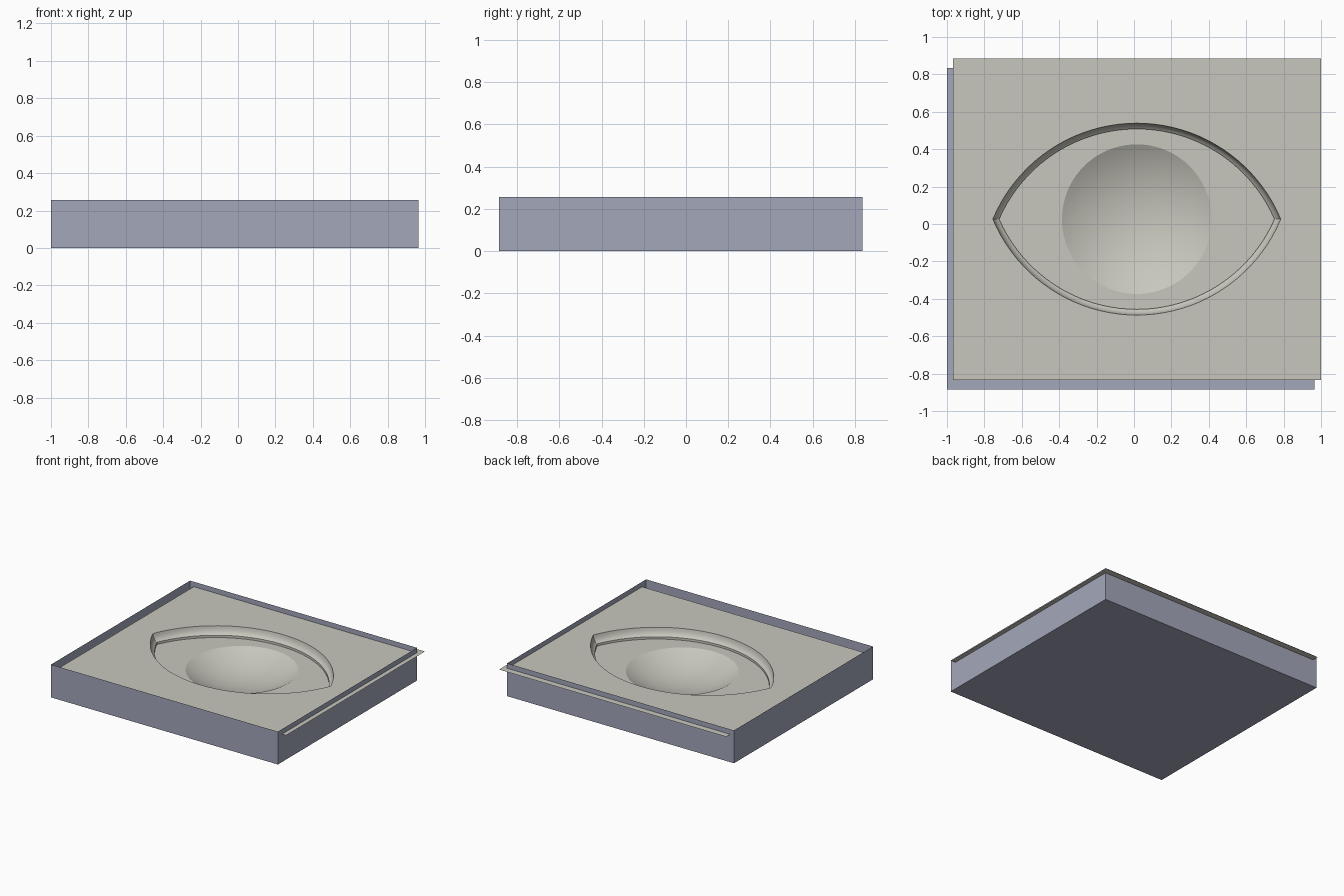
import bpy, bmesh
from math import sin, cos, acos, pi, radians

cube = bpy.data.objects.get("Cube")
if cube:
    bpy.data.objects.remove(cube, do_unlink=True)

PLATE_Z, FLOOR_Z = 0.218, 0.14        # heights of the cover plate and the recess floor
CX, CY = 0.015, 0.026                 # centre of the almond recess
ARC_R, ARC_DROP = 0.834, 0.321        # radius and centre offset of its two arcs
BOWL_R, BOWL_DEPTH = 0.4, 0.108
SEGS = 40


def material(name, rgb):
    mat = bpy.data.materials.new(name)
    mat.use_nodes = True
    colour = (*rgb, 1)
    mat.diffuse_color = colour
    mat.node_tree.nodes["Principled BSDF"].inputs["Base Color"].default_value = colour
    return mat


warm_grey = material("warm grey", (0.578, 0.571, 0.509))
blue_grey = material("blue grey", (0.366, 0.386, 0.491))


def finish(name, bm, mat, smooth=False):
    mesh = bpy.data.meshes.new(name)
    bm.to_mesh(mesh)
    bm.free()
    mesh.materials.append(mat)
    obj = bpy.data.objects.new(name, mesh)
    bpy.context.collection.objects.link(obj)
    if smooth:
        bpy.ops.object.select_all(action='DESELECT')
        bpy.context.view_layer.objects.active = obj
        obj.select_set(True)
        bpy.ops.object.shade_smooth_by_angle(angle=radians(25))
    return obj


def almond(inset, z):
    """Closed loop of two mirrored arcs, inset from the outer outline."""
    r = ARC_R - inset
    half = acos(ARC_DROP / r)
    loop = []
    for side in (1, -1):
        for i in range(SEGS):
            t = side * half * (2 * i / SEGS - 1)
            loop.append((CX + r * sin(t), CY + side * (r * cos(t) - ARC_DROP), z))
    return loop


def circle(r, z):
    n = 2 * SEGS
    return [(CX - r * cos(2 * pi * i / n), CY + r * sin(2 * pi * i / n), z) for i in range(n)]


def rectangle(x0, x1, y0, y1, z):
    return [(x0, y0, z), (x1, y0, z), (x1, y1, z), (x0, y1, z)]


def flat_with_hole(name, outline, hole, mat):
    bm = bmesh.new()
    edges = []
    for loop in (outline, hole):
        verts = [bm.verts.new(p) for p in loop]
        edges += [bm.edges.new((v, verts[i - 1])) for i, v in enumerate(verts)]
    bmesh.ops.triangle_fill(bm, edges=edges, use_beauty=True, normal=(0, 0, 1))
    bm.normal_update()
    bmesh.ops.reverse_faces(bm, faces=[f for f in bm.faces if f.normal.z < 0])
    return finish(name, bm, mat)


def loft(name, loops, mat, cap=False, smooth=True):
    bm = bmesh.new()
    rings = [[bm.verts.new(p) for p in loop] for loop in loops]
    for a, b in zip(rings, rings[1:]):
        for i in range(len(a)):
            bm.faces.new((a[i - 1], a[i], b[i], b[i - 1]))
    if cap:
        bm.faces.new(rings[-1])
    bm.normal_update()
    return finish(name, bm, mat, smooth)


# Open tray: four thin walls and a bottom
tray = (-1.0, 0.965, -0.885, 0.835)
bm = bmesh.new()
top = [bm.verts.new(p) for p in rectangle(*tray, 0.257)]
low = [bm.verts.new(p) for p in rectangle(*tray, 0)]
for i in range(4):
    bm.faces.new((low[i - 1], low[i], top[i], top[i - 1]))
bm.faces.new(low[::-1])
finish("tray", bm, blue_grey)

# Thin cover plate, shifted sideways so that it passes through two tray walls
flat_with_hole("cover_plate", rectangle(-0.968, 1.0, -0.835, 0.885, PLATE_Z),
               almond(0, PLATE_Z), warm_grey)

# Coved wall of the recess, ending in a small step
cove = [(0, 0), (0.003, 0.018), (0.009, 0.036), (0.019, 0.051), (0.031, 0.06)]
wall = [almond(inset, PLATE_Z - drop) for inset, drop in cove]
wall.append(almond(0.031, FLOOR_Z))
loft("recess_wall", wall, warm_grey)

# Flat recess floor around the bowl
flat_with_hole("recess_floor", almond(0.031, FLOOR_Z), circle(BOWL_R, FLOOR_Z), warm_grey)

# Shallow spherical bowl
sphere_r = (BOWL_R ** 2 + BOWL_DEPTH ** 2) / (2 * BOWL_DEPTH)
rim_angle = acos(1 - BOWL_DEPTH / sphere_r)
rings = 16
bowl = []
for k in range(rings, 0, -1):
    a = rim_angle * k / rings
    bowl.append(circle(sphere_r * sin(a),
                       FLOOR_Z - BOWL_DEPTH + sphere_r * (1 - cos(a))))
loft("bowl", bowl, warm_grey, cap=True)

# Make every curved surface face the open side
for name in ("recess_wall", "bowl"):
    mesh = bpy.data.objects[name].data
    if sum(p.normal.z * p.area for p in mesh.polygons) < 0:
        mesh.flip_normals()
